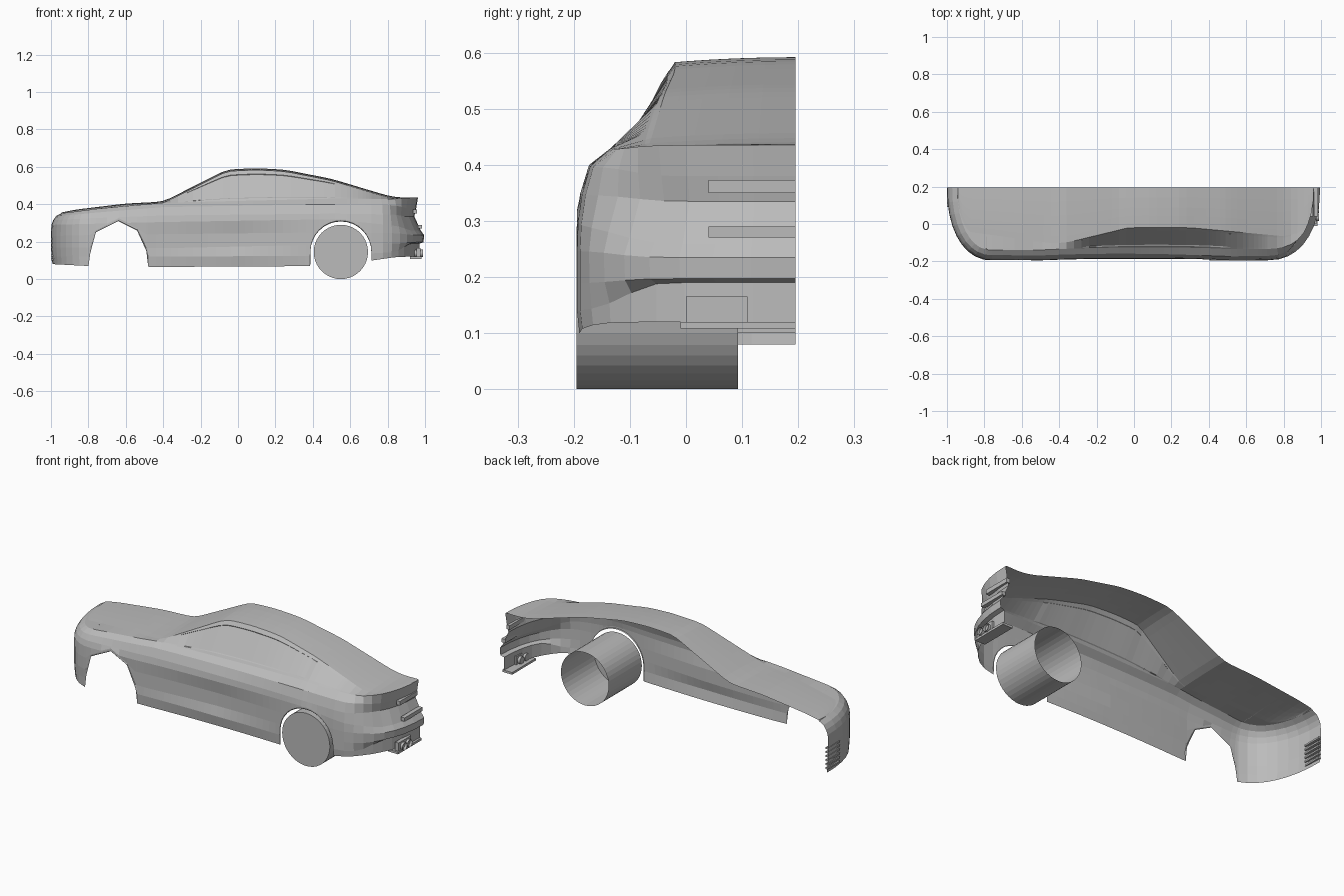
import bpy, bmesh, math
from mathutils import Vector, Matrix

if "Cube" in bpy.data.objects:
    bpy.data.objects.remove(bpy.data.objects["Cube"])

grey = bpy.data.materials.new("plain grey")
grey.diffuse_color = (0.5, 0.5, 0.5, 1)
grey.use_nodes = True
grey.node_tree.nodes["Principled BSDF"].inputs["Base Color"].default_value = grey.diffuse_color
C = 0.195  # centre plane of the car: only half of the shell exists


def lerp_keys(keys, x):
    """Piecewise linear lookup in [(x, value), ...]."""
    if x <= keys[0][0]:
        return keys[0][1]
    for (a, u), (b, v) in zip(keys, keys[1:]):
        if x <= b:
            return u + (v - u) * (x - a) / (b - a)
    return keys[-1][1]


def soft_keys(keys, x, r=.035):
    """Lookup with rounded corners."""
    return sum(lerp_keys(keys, x + r * k) for k in (-1, -.5, 0, .5, 1)) / 5


def finish(name, bm):
    me = bpy.data.meshes.new(name)
    bm.to_mesh(me)
    bm.free()
    me.materials.append(grey)
    ob = bpy.data.objects.new(name, me)
    bpy.context.collection.objects.link(ob)
    return ob


def skin(name, rows):
    bm = bmesh.new()
    vs = [[bm.verts.new(p) for p in r] for r in rows]
    for a, b in zip(vs, vs[1:]):
        for i in range(len(a) - 1):
            bm.faces.new((a[i], a[i + 1], b[i + 1], b[i]))
    bmesh.ops.remove_doubles(bm, verts=bm.verts, dist=0.0004)
    return finish(name, bm)


def box(name, x0, x1, y0, y1, z0, z1):
    bm = bmesh.new()
    m = Matrix.Translation(((x0 + x1) / 2, (y0 + y1) / 2, (z0 + z1) / 2)) @ \
        Matrix.Diagonal((x1 - x0, y1 - y0, z1 - z0, 1))
    bmesh.ops.create_cube(bm, size=1, matrix=m)
    return finish(name, bm)


def tube(name, centre, axis, r, depth, n):
    """Cylinder left open on the side its axis points to."""
    axis = Vector(axis)
    bm = bmesh.new()
    q = Vector((0, 0, 1)).rotation_difference(axis).to_matrix().to_4x4()
    bmesh.ops.create_cone(bm, cap_ends=True, segments=n, radius1=r, radius2=r,
                          depth=depth, matrix=Matrix.Translation(centre) @ q)
    bm.normal_update()
    cap = [f for f in bm.faces if f.normal.dot(axis) > 0.9]
    bmesh.ops.delete(bm, geom=cap, context='FACES')
    return finish(name, bm)


# plan outline: gently waisted side with superellipse corners at nose and tail
P = 2.2
NOSE, TAIL, NOSE_LEN, TAIL_LEN = -.76, .72, .24, .275
WHEEL_X, WHEEL_Z, ARCH_R = .55, .145, .163


def plan_y(x):
    u = max((NOSE - x) / NOSE_LEN, (x - TAIL) / TAIL_LEN, 0)
    half = .376 + .013 * min(1, (x / .5) ** 2)
    return C - half * max(0, 1 - min(u, 1) ** P) ** (1 / P)


front_arch = [(-.8, .07), (-.79, .14), (-.76, .25), (-.64, .31), (-.54, .26), (-.49, .15), (-.48, .06)]


def arch(x):
    if -.8 < x < -.48:
        return lerp_keys(front_arch, x)
    d = ARCH_R ** 2 - (x - WHEEL_X) ** 2
    return WHEEL_Z + math.sqrt(max(d, 0)) if d > -1e-5 else 0


# stations from nose to tail
xs = [k[0] for k in front_arch] + [-.7, -.59]
for i in range(9):
    u = math.cos(math.pi / 2 * i / 9) ** (2 / P)
    xs += [NOSE - NOSE_LEN * u, TAIL + TAIL_LEN * u]
xs += [-.44 + .04 * i for i in range(21)]
xs += [WHEEL_X - ARCH_R * math.cos(math.pi * i / 16) for i in range(17)]
xs += [WHEEL_X - ARCH_R - .001, WHEEL_X + ARCH_R + .001]
xs.sort()
plan = [(x, plan_y(x)) for x in xs]
plan[0], plan[-1] = (-1, C), (TAIL + TAIL_LEN, C)

# feature lines from sill to belt: heights, then insets (thousandths), at shared x positions
HX = (-1, -.8, -.4, .5, .85, .94)
IX = (-1, -.8, 0, .4, .8, .93)
lines = [
    ((80, 70, 65, 70, 118, 120), (8, 4, 4, 4, 4, 25)),
    ((120, 120, 120, 125, 145, 190), (3, 3, -6, 0, 0, 25)),
    ((170, 170, 165, 185, 190, 197), (0, 0, 7, 0, 0, 3)),
    ((230, 235, 240, 250, 245, 235), (0, 0, 8, 0, 0, 0)),
    ((290, 295, 305, 320, 285, 260), (2, 3, -3, 0, 2, 18)),
    ((315, 325, 340, 350, 345, 335), (12, 12, 2, 4, 10, 52)),
    ((337, 352, 385, 400, 395, 380), (28, 28, 22, 20, 24, 42)),
    ((352, 372, 408, 430, 428, 435), (55, 55, 55, 60, 60, 33)),
]
rows = [[] for _ in lines]
for i, (x, y) in enumerate(plan):
    a, b = plan[max(i - 1, 0)], plan[min(i + 1, len(plan) - 1)]
    n = Vector((a[1] - b[1], b[0] - a[0])).normalized()
    if i in (0, len(plan) - 1):
        n = Vector((1 if i == 0 else -1, 0))
    z = arch(x) - .004
    for (h, inset), row in zip(lines, rows):
        z = max(z + .004, lerp_keys(list(zip(HX, h)), x) / 1000)
        d = lerp_keys(list(zip(IX, inset)), x) / 1000
        row.append((x + n.x * d, min(y + n.y * d, C), z))
skin("body_side", rows)

# centre line height and roof rail position above the belt
mid_z = [(-.95, .354), (-.88, .37), (-.6, .404), (-.4, .414), (-.06, .586), (.1, .593),
         (.25, .585), (.5, .536), (.8, .446), (.88, .434), (.94, .438)]
rail_y = [(-.9, -.04), (-.42, -.105), (-.34, -.095), (-.03, -.02), (.3, -.02), (.8, -.065), (.96, -.03)]
GLASS, TOP = (0, .08, .1, .85, .87, 1), (0, .12, .3, .5, .75, 1)
glass = [[] for _ in GLASS]
top = [[] for _ in TOP]
for bx, by, bz in rows[-1]:
    k = min(1, (C - by) / .1)
    ry = max(lerp_keys(rail_y, bx), by + .1 * (C - by))
    mz = bz + (soft_keys(mid_z, bx) - bz) * k
    rz = max(mz - .009, min(bz, mz))
    for t, row in zip(GLASS, glass):
        sunk = .004 if -.27 < bx < .5 and .09 < t < .86 else 0
        row.append((bx, by + (ry - by) * t + sunk, bz + (rz - bz) * t))
    for t, row in zip(TOP, top):
        row.append((bx, ry + (C - ry) * t, rz + (mz - rz) * (1 - (1 - t) ** 2)))
skin("side_window_band", glass)
skin("hood_roof_and_trunk", top)

# rear wheel, open on the inner end
tube("rear_wheel", (WHEEL_X, -.051, WHEEL_Z), (0, 1, 0), .145, .288, 40)

# nose grille slats
for i in range(6):
    z = .10 + i * .022
    box("grille_slat", -1.0, -.985, .09, C, z, z + .009)

# tail details: lamp strip, bumper ridge, exhaust box and twin tips
box("tail_lamp_strip", .935, .956, .04, C, .35, .373)
box("tail_ridge", .962, .985, .04, C, .27, .29)
box("exhaust_panel", .955, .976, 0, .11, .11, .165)
for y in (.035, .08):
    tube("exhaust_tip", (.965, y, .137), (1, 0, 0), .02, .05, 20)
box("rear_diffuser_lip", .92, .98, -.01, C, .108, .12)
